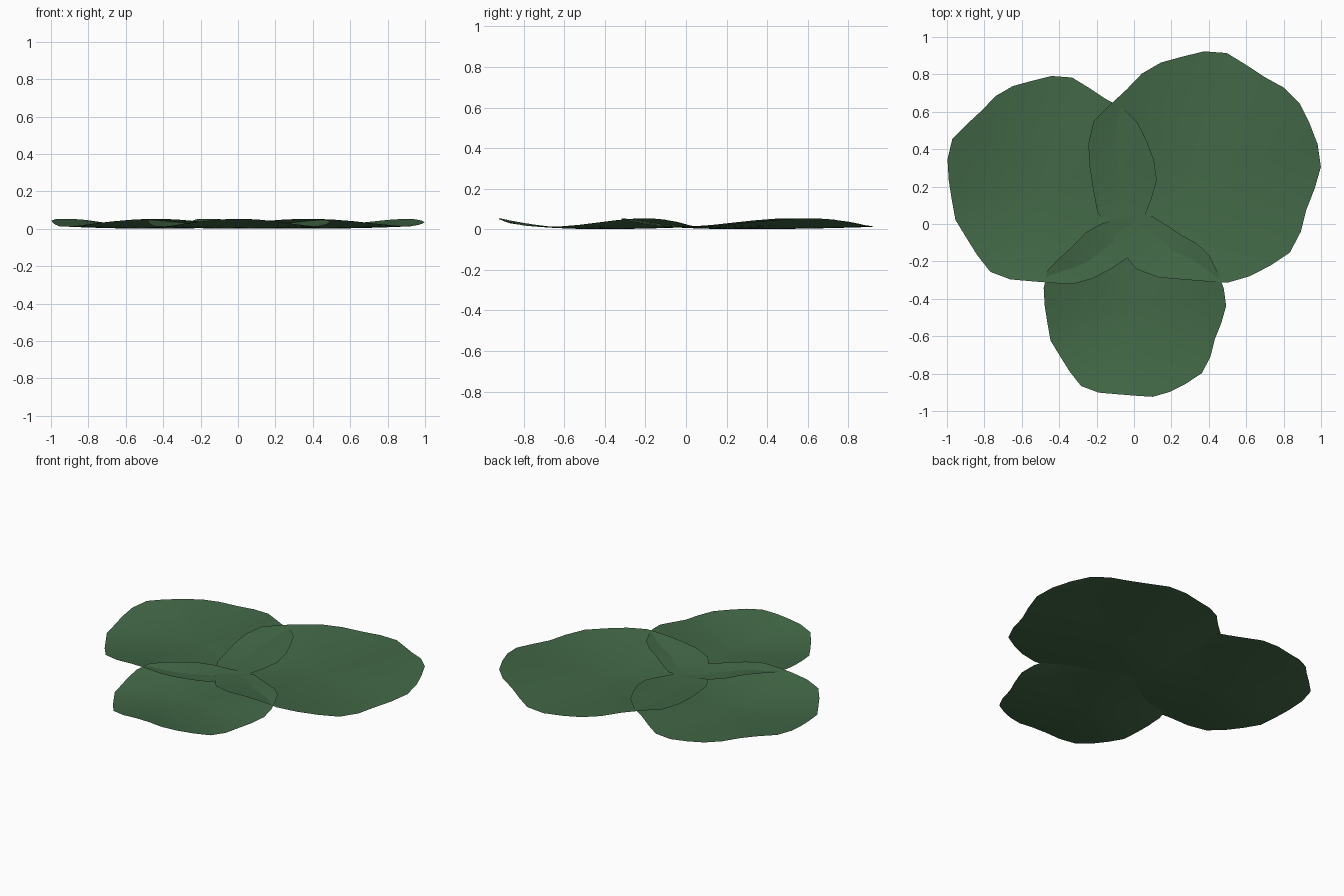
import bpy
import bmesh
from math import cos, sin, tau

default_cube = bpy.data.objects.get("Cube")
if default_cube:
    bpy.data.objects.remove(default_cube, do_unlink=True)

# Leaf colour
leaf_green = bpy.data.materials.new("leaf_green")
leaf_green.use_nodes = True
colour = (0.055, 0.14, 0.063, 1)
leaf_green.diffuse_color = colour
shader = next(n for n in leaf_green.node_tree.nodes if n.type == "BSDF_PRINCIPLED")
shader.inputs["Base Color"].default_value = colour
shader.inputs["Roughness"].default_value = 0.8

# Uneven rim shared by every pad: radius in thousandths, anticlockwise from +x
RIM = [624, 619, 610, 614, 601, 579, 590, 621, 618, 601, 604, 600, 586, 602, 639, 631,
       612, 605, 619, 612, 628, 656, 639, 613, 611, 631, 633, 635, 648, 622, 592, 602]
RINGS = 8
CENTRE_HEIGHT = 0.001


def rim_lift(angle):
    """Rim height: a shallow bowl with three raised waves, one at the front."""
    return 0.032 + 0.021 * sin(3 * angle)


def make_pad(name, x, y, scale):
    """Thin rippled leaf: concentric rings around a low centre."""
    bm = bmesh.new()
    centre = bm.verts.new((0, 0, CENTRE_HEIGHT))
    count = len(RIM)
    rings = []
    for level in range(1, RINGS + 1):
        t = level / RINGS
        ring = []
        for i, radius in enumerate(RIM):
            angle = tau * i / count
            r = radius / 1000 * scale * t
            height = CENTRE_HEIGHT + rim_lift(angle) * t ** 2
            ring.append(bm.verts.new((r * cos(angle), r * sin(angle), height)))
        rings.append(ring)

    # Central fan, then bands of quads out to the rim
    for i in range(count):
        j = (i + 1) % count
        bm.faces.new((centre, rings[0][i], rings[0][j]))
        for inner, outer in zip(rings, rings[1:]):
            bm.faces.new((inner[i], outer[i], outer[j], inner[j]))
    for face in bm.faces:
        face.smooth = True

    mesh = bpy.data.meshes.new(name)
    bm.to_mesh(mesh)
    bm.free()
    mesh.materials.append(leaf_green)
    pad = bpy.data.objects.new(name, mesh)
    pad.location = (x, y, 0)
    bpy.context.collection.objects.link(pad)
    return pad


# Three overlapping floating leaves
make_pad("large_pad", 0.375, 0.305, 1.0)
make_pad("medium_pad", -0.44, 0.235, 0.9)
make_pad("small_pad", 0.003, -0.438, 0.785)
